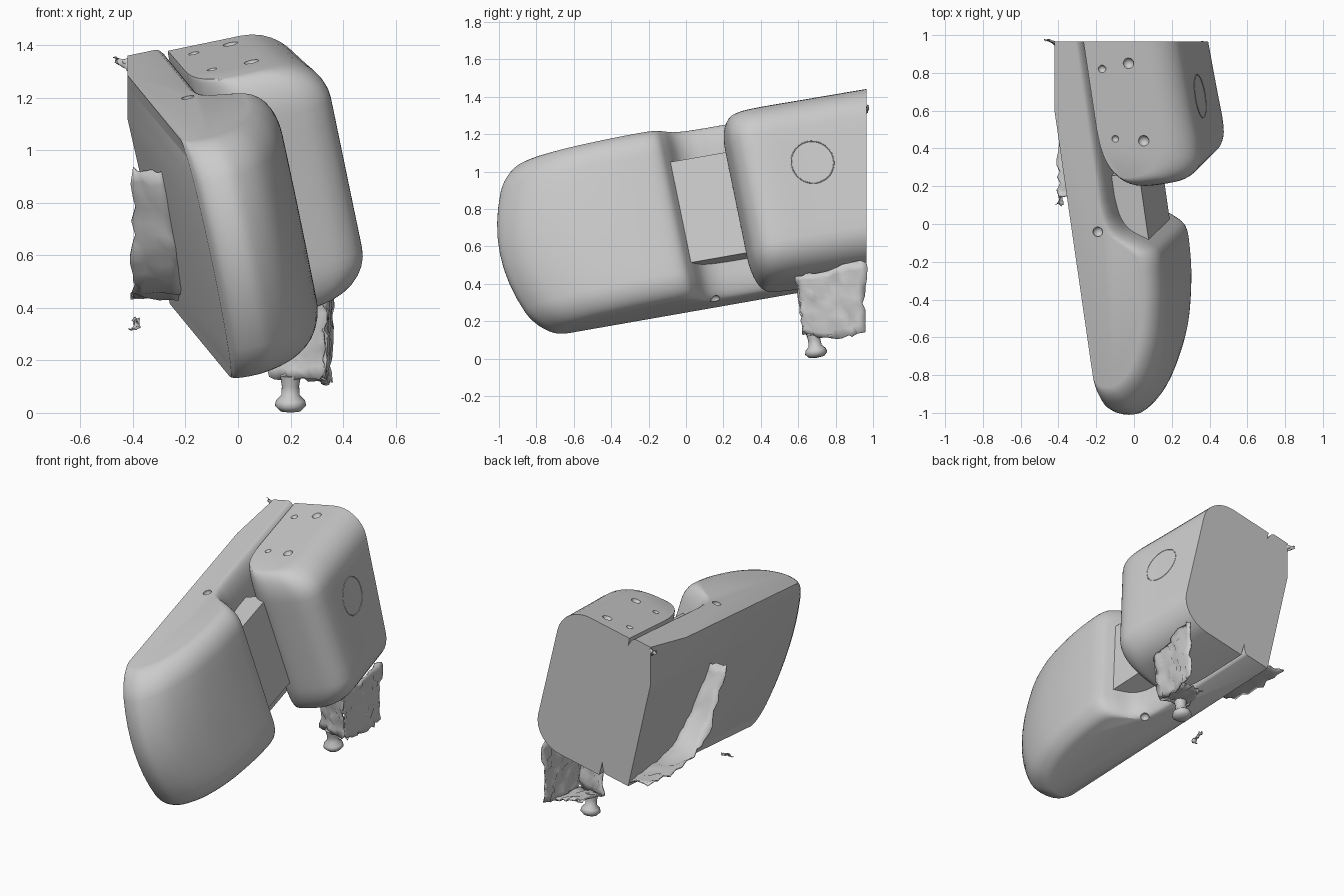
import bpy, bmesh, math, random
from mathutils import Vector, Matrix

if "Cube" in bpy.data.objects:
    bpy.data.objects.remove(bpy.data.objects["Cube"])

random.seed(4)

# Tilted frame shared by the bodies: v = sideways, u = lengthwise, w = up
U = Vector((-.14, .97, .17)).normalized()
W = Vector((-.2, -.19, .96))
W = (W - U * W.dot(U)).normalized()
V = U.cross(W)
TILT = Matrix((V, U, W)).transposed().to_4x4()


def activate(ob):
    for o in bpy.context.selected_objects:
        o.select_set(False)
    ob.select_set(True)
    bpy.context.view_layer.objects.active = ob


def smooth(ob, angle):
    activate(ob)
    bpy.ops.object.shade_smooth_by_angle(angle=math.radians(angle))


def finish(name, bm, angle=40):
    bmesh.ops.recalc_face_normals(bm, faces=bm.faces)
    me = bpy.data.meshes.new(name)
    bm.to_mesh(me)
    bm.free()
    ob = bpy.data.objects.new(name, me)
    bpy.context.collection.objects.link(ob)
    smooth(ob, angle)
    return ob


def spline(pts, n=5):
    """Catmull-Rom curve through the points."""
    p = [Vector(q) for q in pts]
    p = [2 * p[0] - p[1]] + p + [2 * p[-1] - p[-2]]
    out = []
    for i in range(1, len(p) - 2):
        a, b, c, d = p[i - 1:i + 3]
        for k in range(n):
            t = k / n
            out.append(.5 * (2 * b + (c - a) * t + (2 * a - 5 * b + 4 * c - d) * t * t
                             + (3 * b - a - 3 * c + d) * t ** 3))
    return out + [p[-2]]


def clip(bm, co, no):
    """Cut away everything beyond a plane and close the opening."""
    r = bmesh.ops.bisect_plane(bm, geom=bm.verts[:] + bm.edges[:] + bm.faces[:],
                               plane_co=co, plane_no=no, clear_outer=True)
    edges = [e for e in r['geom_cut'] if isinstance(e, bmesh.types.BMEdge)]
    if edges:
        bmesh.ops.holes_fill(bm, edges=edges, sides=0)


def body(name, plan, v0, u0, width, length, dv, du, bow, w0, w1, rw, steps=8):
    """Plan outline stacked upwards with rounded rims and a bowed front."""
    layers = []
    for i in range(steps + 1):
        a = math.pi / 2 * i / steps
        layers.append((w0 + rw * (1 - math.cos(a)), 1 - math.sin(a)))
    upper = [(w0 + w1 - h, d) for h, d in reversed(layers)]
    middle = [(w0 + rw + (w1 - w0 - 2 * rw) * k / 8, 0) for k in range(1, 8)]
    bm = bmesh.new()
    rings = []
    for h, d in layers + middle + upper:
        q = (2 * h - w0 - w1) / (w1 - w0)
        push = (d * du + bow * q * q) / length
        ring = []
        for v, u in plan:
            v = v0 + (v - v0) * (1 - d * dv / width)
            if u < u0:
                u = u0 + (u - u0) * (1 - push)
            ring.append(bm.verts.new((v, u, h)))
        rings.append(ring)
    n = len(plan)
    for a, b in zip(rings, rings[1:]):
        for i in range(n):
            j = (i + 1) % n
            bm.faces.new((a[i], a[j], b[j], b[i]))
    bm.faces.new(rings[0])
    bm.faces.new(rings[-1])
    bm.transform(TILT)
    clip(bm, (0, .965, 0), (0, 1, 0))
    clip(bm, (-.42, 0, 0), (-1, 0, 0))
    return finish(name, bm)


# Long front housing that thins into the backing slab
outline = spline([(-.062, -.79), (-.04, -.845), (.02, -.874), (.1, -.862), (.21, -.755),
                  (.3, -.55), (.352, -.3), (.37, -.1), (.364, .02), (.31, .08),
                  (.21, .15), (.165, .23), (.15, .34)])
outline += [Vector((.15, 1.45)), Vector((-.062, 1.45))]
housing = body("front_housing", outline, -.062, 0, .42, .87, .1, .09, .14, .26, 1.2, .14)

# Rounded rear box
outline = [Vector((.138, 1.45))] + spline(
    [(.145, .68), (.157, .58), (.19, .49), (.25, .42), (.33, .385), (.48, .385),
     (.57, .405), (.63, .46), (.65, .56), (.64, .8), (.615, 1.45)])
box = body("rear_box", outline, .15, 1.4, .48, 1.0, .2, .08, 0, .235, 1.187, .18)

# Neck joining housing and box
bm = bmesh.new()
bmesh.ops.create_cube(bm, size=1)
bm.transform(TILT @ Matrix.Translation((.22, .25, .73)) @ Matrix.Diagonal((.16, .4, .56, 1)))
finish("neck", bm)

# Dimples cut into the tops and the lower side
bm = bmesh.new()
for x, y, r in [(-.17, .82, .022), (-.03, .85, .03), (-.1, .45, .02), (.05, .44, .03),
                (-.19, -.04, .028)]:
    z = (1.192 - W.x * x - W.y * y) / W.z
    bmesh.ops.create_icosphere(bm, subdivisions=2, radius=r,
                               matrix=Matrix.Translation((x, y, z)))
bmesh.ops.create_icosphere(bm, subdivisions=2, radius=.028,
                           matrix=Matrix.Translation(TILT @ Vector((.13, .2, .26))))
cutter = finish("dimple_cutter", bm)
for ob in (housing, box):
    m = ob.modifiers.new("dimples", 'BOOLEAN')
    m.operation = 'DIFFERENCE'
    m.object = cutter
    activate(ob)
    bpy.ops.object.modifier_apply(modifier=m.name)
    smooth(ob, 25)
bpy.data.objects.remove(cutter)

# Faint ring on the box side
bpy.ops.mesh.primitive_torus_add(major_radius=.115, minor_radius=.003,
                                 major_segments=48, minor_segments=6)
ring = bpy.context.object
ring.name = "side_ring"
ring.matrix_world = (TILT @ Matrix.Translation((.6405, .79, .805))
                     @ Matrix.Rotation(math.radians(2.4), 4, 'Z')
                     @ Matrix.Rotation(math.radians(90), 4, 'Y'))
smooth(ring, 80)


def ragged_sheet(name, rows, n, rough, thick=.008):
    """Thin uneven sheet between two polylines, with torn borders."""
    bm = bmesh.new()
    a, b = spline(rows[0], 4), spline(rows[1], 4)
    grid = []
    for p, q in zip(a, b):
        grid.append([bm.verts.new(p.lerp(q, k / n) + Vector(
            [random.uniform(-rough, rough) for _ in range(3)])) for k in range(n + 1)])
    for r, s in zip(grid, grid[1:]):
        for k in range(n):
            bm.faces.new((r[k], r[k + 1], s[k + 1], s[k]))
    ob = finish(name, bm, 50)
    ob.modifiers.new("thickness", 'SOLIDIFY').thickness = thick


# Torn bracket under the box
ragged_sheet("bracket_side", [
    [(.34, .59, .44), (.35, .72, .47), (.36, .84, .5), (.36, .96, .52)],
    [(.33, .63, .14), (.33, .74, .11), (.35, .86, .12), (.35, .95, .14)]], 10, .011)
ragged_sheet("bracket_front", [
    [(.16, .64, .4), (.24, .62, .42), (.34, .6, .45)],
    [(.12, .68, .14), (.22, .66, .13), (.33, .63, .14)]], 9, .01)
ragged_sheet("bracket_floor", [
    [(.13, .68, .15), (.22, .66, .14), (.33, .64, .13)],
    [(.16, .85, .16), (.24, .85, .15), (.34, .86, .13)]], 5, .01)

# Mushroom-headed stud below the bracket
bm = bmesh.new()
prof = [(0, 0), (.04, .004), (.06, .025), (.055, .045), (.035, .065), (.033, .1), (.04, .14), (0, .14)]
vs = [bm.verts.new((r, 0, z)) for r, z in prof]
es = [bm.edges.new(e) for e in zip(vs, vs[1:])]
bmesh.ops.spin(bm, geom=vs + es, cent=(0, 0, 0), axis=(0, 0, 1),
               angle=2 * math.pi, steps=20)
bmesh.ops.remove_doubles(bm, verts=bm.verts, dist=.0005)
bm.transform(Matrix.Translation((.2, .7, .004)) @ Matrix.Rotation(.15, 4, 'X'))
finish("stud", bm, 60)

# Torn skirt standing off the flat left wall, narrower along the bottom
path = [(.95, .45), (.75, .44), (.5, .46), (.35, .56), (.25, .72), (.16, .92)]
wall = [((-.05 - V.y * y - V.z * z) / V.x, y, z) for y, z in path]
ragged_sheet("left_skirt", [wall, [(-.4, y, z + .01) for y, z in path]], 4, .012)

# Loose scraps
ragged_sheet("loose_scrap", [[(-.41, .1, .31), (-.4, .14, .34), (-.4, .18, .36)],
                             [(-.38, .1, .32), (-.38, .14, .33), (-.38, .18, .35)]], 3, .008)
ragged_sheet("corner_scrap", [[(-.47, .98, 1.35), (-.42, .96, 1.35), (-.37, .95, 1.35)],
                              [(-.46, .97, 1.34), (-.42, .95, 1.3), (-.38, .95, 1.28)]], 3, .006)
